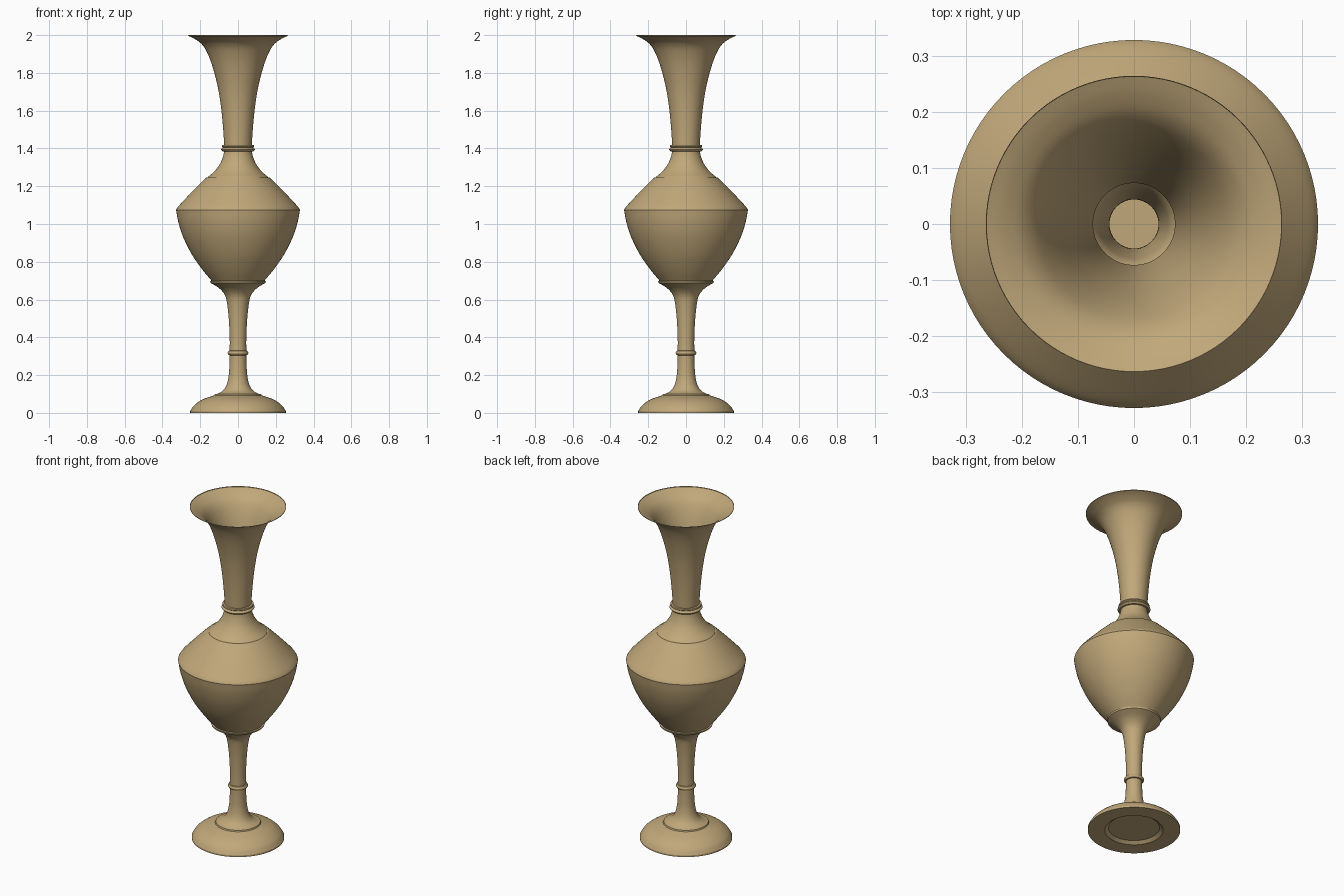
import bpy, bmesh, math

if "Cube" in bpy.data.objects:
    bpy.data.objects.remove(bpy.data.objects["Cube"])

SEGMENTS = 96
STEPS = 5

clay = bpy.data.materials.new("tan clay")
clay.diffuse_color = (0.53, 0.39, 0.195, 1)
clay.use_nodes = True
clay.node_tree.nodes["Principled BSDF"].inputs["Base Color"].default_value = clay.diffuse_color


def smooth_curve(pts):
    """Catmull-Rom curve through (radius, height) points."""
    out = []
    p = [pts[0]] + pts + [pts[-1]]
    for i in range(1, len(p) - 2):
        a, b, c, d = p[i - 1:i + 3]
        for s in range(STEPS):
            t = s / STEPS
            out.append(tuple(0.5 * (2 * b[k] + (c[k] - a[k]) * t
                       + (2 * a[k] - 5 * b[k] + 4 * c[k] - d[k]) * t * t
                       + (3 * b[k] - a[k] - 3 * c[k] + d[k]) * t ** 3) for k in (0, 1)))
    return out + [pts[-1]]


def lathe(name, profile):
    bm = bmesh.new()
    rings = []
    for r, z in profile:
        if r < 1e-5:
            rings.append([bm.verts.new((0, 0, z))])
        else:
            rings.append([bm.verts.new((r * math.cos(2 * math.pi * i / SEGMENTS),
                                        r * math.sin(2 * math.pi * i / SEGMENTS), z))
                          for i in range(SEGMENTS)])
    for lo, hi in zip(rings, rings[1:]):
        for i in range(SEGMENTS):
            j = (i + 1) % SEGMENTS
            if len(lo) == 1:
                bm.faces.new((lo[0], hi[j], hi[i]))
            else:
                bm.faces.new((lo[i], lo[j], hi[j], hi[i]))
    mesh = bpy.data.meshes.new(name)
    bm.to_mesh(mesh)
    bm.free()
    mesh.materials.append(clay)
    ob = bpy.data.objects.new(name, mesh)
    bpy.context.collection.objects.link(ob)
    bpy.context.view_layer.objects.active = ob
    ob.select_set(True)
    bpy.ops.object.shade_smooth_by_angle(angle=math.radians(28))
    ob.select_set(False)
    return ob


# Foot: shallow recess underneath, domed top with a small ledge
foot = [(0, 0.015), (0.14, 0.015), (0.16, 0.0), (0.253, 0.0), (0.253, 0.01)]
foot += smooth_curve([(0.25, 0.015), (0.232, 0.04), (0.19, 0.07), (0.125, 0.093)])
foot += [(0.122, 0.1)]
foot += smooth_curve([(0.112, 0.1), (0.08, 0.118), (0.06, 0.15), (0.049, 0.2),
                      (0.045, 0.26), (0.044, 0.305)])
lathe("foot", foot)

# Stem: small bead, then flares up into the body
stem = [(0.044, 0.305)]
stem += smooth_curve([(0.05, 0.307), (0.055, 0.317), (0.05, 0.328)])
stem += smooth_curve([(0.044, 0.33), (0.044, 0.4), (0.049, 0.5), (0.058, 0.58),
                      (0.07, 0.625), (0.1, 0.66), (0.145, 0.688)])
stem += [(0.148, 0.698), (0.14, 0.7)]
lathe("stem", stem)

# Body: rounded bowl, sharp shoulder, sloping upper part
body = smooth_curve([(0.14, 0.7), (0.19, 0.76), (0.245, 0.84), (0.29, 0.93),
                     (0.316, 1.01), (0.327, 1.07)])
body += smooth_curve([(0.328, 1.075), (0.317, 1.092), (0.285, 1.127), (0.225, 1.19),
                      (0.168, 1.245)])
body += [(0.16, 1.247)]
body += smooth_curve([(0.158, 1.25), (0.125, 1.279), (0.097, 1.316), (0.08, 1.355),
                      (0.073, 1.385)])
lathe("body", body)

# Collar bead between body and neck
collar = [(0.073, 1.385)]
collar += smooth_curve([(0.082, 1.385), (0.09, 1.394), (0.083, 1.403)])
collar += [(0.08, 1.405), (0.086, 1.41), (0.084, 1.417), (0.073, 1.418)]
lathe("collar", collar)

# Neck: trumpet flare up to the open rim
neck = smooth_curve([(0.073, 1.418), (0.079, 1.51), (0.09, 1.62), (0.108, 1.73),
                     (0.137, 1.84), (0.167, 1.915), (0.195, 1.955), (0.23, 1.98),
                     (0.263, 1.996)])
neck += [(0.264, 2.0)]
lathe("neck", neck)
